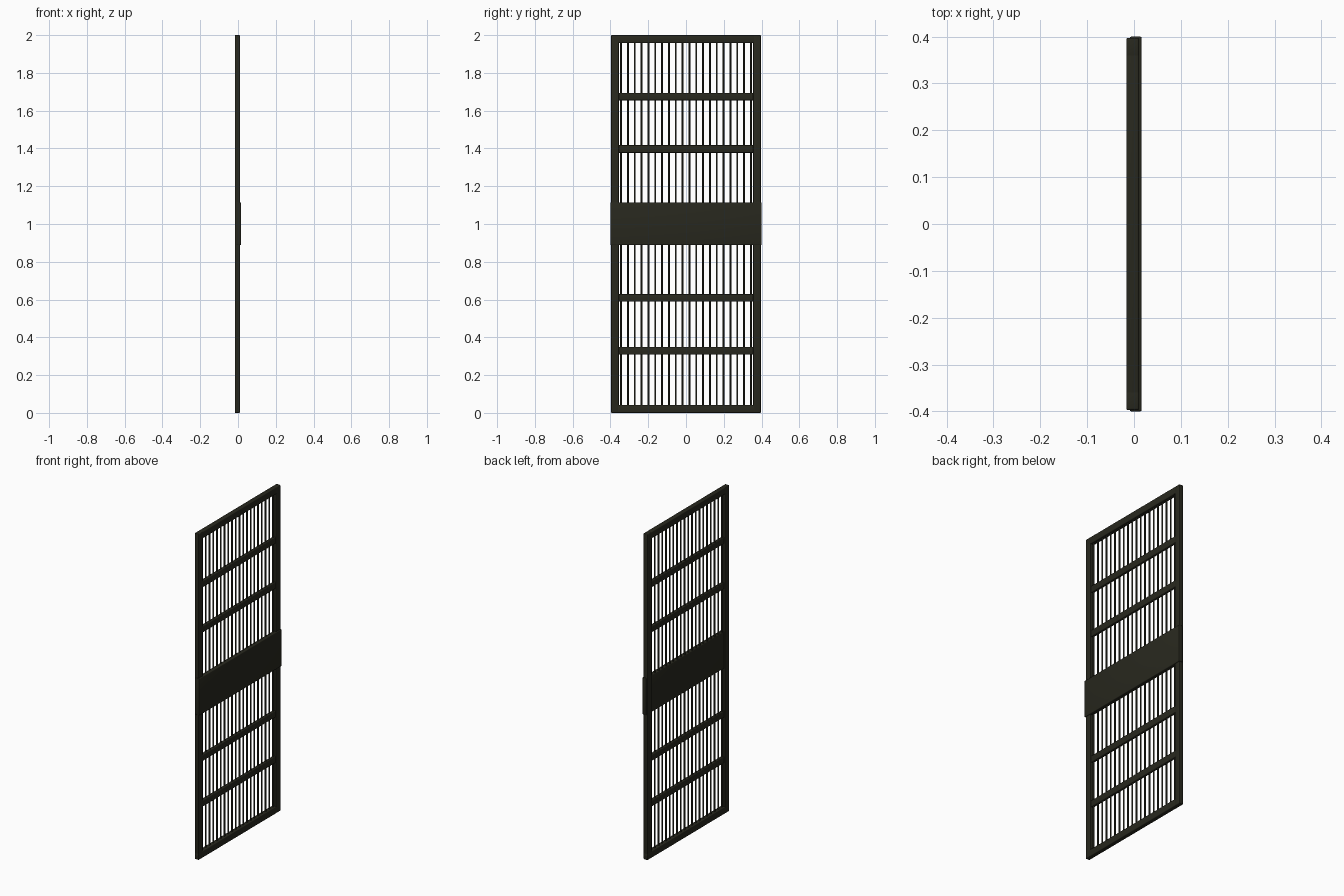
import bpy
import bmesh
from mathutils import Matrix, Vector

default = bpy.data.objects.get("Cube")
if default:
    bpy.data.objects.remove(default, do_unlink=True)

# Dark painted iron
iron = bpy.data.materials.new("dark olive iron")
iron.use_nodes = True
color = (0.021, 0.021, 0.013, 1)
iron.diffuse_color = color
iron.node_tree.nodes["Principled BSDF"].inputs["Base Color"].default_value = color


def finish(name, bm):
    mesh = bpy.data.meshes.new(name)
    bm.to_mesh(mesh)
    bm.free()
    mesh.materials.append(iron)
    obj = bpy.data.objects.new(name, mesh)
    bpy.context.collection.objects.link(obj)
    bpy.ops.object.select_all(action="DESELECT")
    obj.select_set(True)
    bpy.context.view_layer.objects.active = obj
    bpy.ops.object.shade_smooth_by_angle(angle=0.7)


def box(name, low, high, bevel=0.004):
    low, high = Vector(low), Vector(high)
    bm = bmesh.new()
    bmesh.ops.create_cube(bm, size=1, matrix=Matrix.Translation((low + high) / 2)
                          @ Matrix.Diagonal((*(high - low), 1)))
    bmesh.ops.bevel(bm, geom=bm.edges[:], offset=bevel, segments=3,
                    profile=0.5, affect="EDGES")
    finish(name, bm)


BACK, FACE = -0.0165, 0.011     # frame depth
OUTER, INNER = 0.397, 0.355     # frame half widths
HEIGHT, RAIL = 2.0, 0.042

# Outer frame: two stiles joined by top and bottom rails
for side, name in ((-1, "front_stile"), (1, "back_stile")):
    a, b = sorted((side * INNER, side * OUTER))
    box(name, (BACK, a, 0), (FACE, b, HEIGHT))
for name, z in (("bottom_rail", 0), ("top_rail", HEIGHT - RAIL)):
    box(name, (BACK, -OUTER, z), (FACE, OUTER, z + RAIL))

# Flat cross rails
for i, z in enumerate((0.329, 0.609, 1.397, 1.674)):
    box(f"cross_rail_{i + 1}", (-0.011, -INNER - 0.01, z - 0.02),
        (0.007, INNER + 0.01, z + 0.02))

# Lock plate across the middle, thick enough to bury the bars
box("lock_plate", (-0.009, -0.4, 0.888), (0.0165, 0.4, 1.115))

# Row of slim round bars
COUNT, SPAN = 20, 0.344
bm = bmesh.new()
for i in range(COUNT):
    y = -SPAN + 2 * SPAN * i / (COUNT - 1)
    bmesh.ops.create_cone(bm, cap_ends=True, segments=10, radius1=0.005,
                          radius2=0.005, depth=HEIGHT - RAIL,
                          matrix=Matrix.Translation((-0.003, y, HEIGHT / 2)))
finish("bars", bm)
